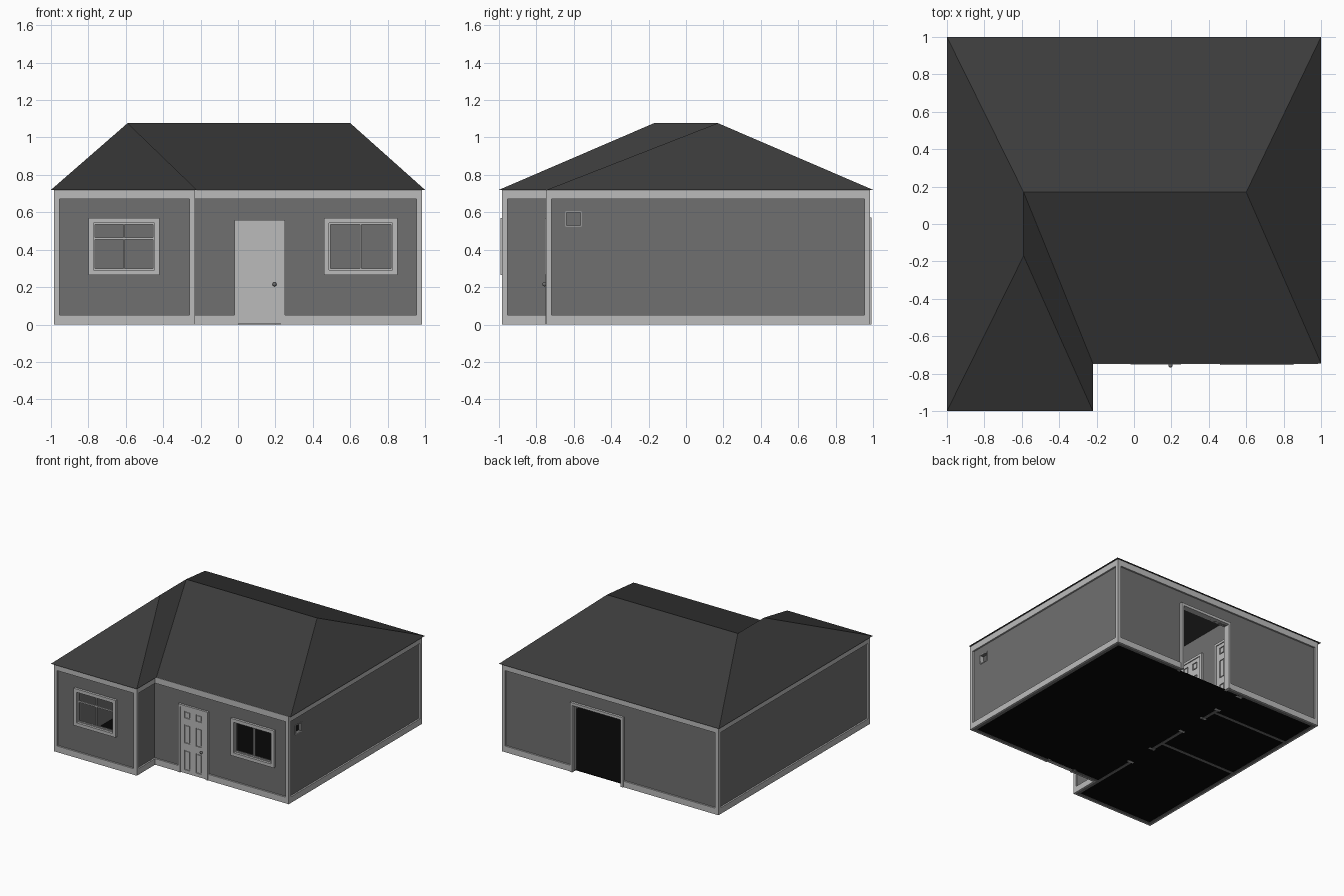
import bpy, bmesh, math
from mathutils import Matrix, Vector

if "Cube" in bpy.data.objects:
    bpy.data.objects.remove(bpy.data.objects["Cube"])

H = 0.72      # wall height / eaves
T = 0.025     # wall thickness
OUT = 0.013   # how far trim stands proud


def material(name, v):
    m = bpy.data.materials.new(name)
    m.diffuse_color = (v, v, v, 1)
    m.use_nodes = True
    m.node_tree.nodes["Principled BSDF"].inputs["Base Color"].default_value = m.diffuse_color
    return m


WALL = material("wall_grey", 0.16)
TRIM = material("trim_grey", 0.5)
ROOF = material("roof_grey", 0.045)
FLOOR = material("floor_black", 0.002)


def finish(name, bm, mat, matrix=Matrix()):
    me = bpy.data.meshes.new(name)
    bm.to_mesh(me)
    bm.free()
    ob = bpy.data.objects.new(name, me)
    ob.matrix_world = matrix
    me.materials.append(mat)
    bpy.context.collection.objects.link(ob)
    return ob


def boxes(name, ranges, mat, matrix=Matrix()):
    """One object from boxes given as (x0, x1, y0, y1, z0, z1)."""
    bm = bmesh.new()
    for x0, x1, y0, y1, z0, z1 in ranges:
        m = Matrix.Translation(((x0 + x1) / 2, (y0 + y1) / 2, (z0 + z1) / 2))
        m = m @ Matrix.Diagonal((x1 - x0, y1 - y0, z1 - z0, 1))
        bmesh.ops.create_cube(bm, size=1, matrix=m)
    return finish(name, bm, mat, matrix)


def pierced(u0, u1, y0, y1, z0, z1, holes):
    """Box ranges for a slab with rectangular holes (a0, a1, b0, b1)."""
    cuts = {u0, u1}
    for h in holes:
        cuts |= {c for c in h[:2] if u0 < c < u1}
    cuts = sorted(cuts)
    result = []
    for a, b in zip(cuts, cuts[1:]):
        mid, low = (a + b) / 2, z0
        for h in holes:
            if h[0] < mid < h[1] and h[2] < z1 and h[3] > z0:
                if h[2] > low:
                    result.append((a, b, y0, y1, low, h[2]))
                low = h[3]
        if low < z1:
            result.append((a, b, y0, y1, low, z1))
    return result


def frame(name, hole, w, y0, y1, matrix):
    """Casing around an opening; no sill for doors."""
    a, b, c, d = hole
    parts = [(a - w, a, y0, y1, max(c - w, 0), d + w), (b, b + w, y0, y1, max(c - w, 0), d + w),
             (a, b, y0, y1, d, d + w)]
    if c > 0:
        parts.append((a, b, y0, y1, c - w, c))
    boxes(name, parts, TRIM, matrix)


def window(name, hole, rail, matrix):
    a, b, c, d = hole
    frame(name + "_frame", hole, 0.027, -0.02, T + 0.01, matrix)
    mid, s = (a + b) / 2, 0.008
    bars = [(a, a + s, 0, 0.015, c, d), (b - s, b, 0, 0.015, c, d), (a, b, 0, 0.015, c, c + s),
            (a, b, 0, 0.015, d - s, d), (mid - 0.004, mid + 0.004, 0, 0.015, c, d)]
    if rail:
        bars.append((a, b, 0.002, 0.013, 0.455, 0.466))
    boxes(name + "_sash", bars, TRIM, matrix)


def door(name, hole, matrix):
    a, b, c, d = hole
    frame(name + "_frame", hole, 0.02, -0.017, T + 0.01, matrix)
    # slab: stiles and rails around six recessed fields
    fields = [(a + s, a + s + 0.052, lo, hi) for s in (0.034, 0.138)
              for lo, hi in ((0.03, 0.19), (0.25, 0.40), (0.455, 0.51))]
    parts = pierced(a, b, -0.01, 0.02, 0.002, d, fields)
    for f in fields:
        parts.append((f[0], f[1], -0.002, 0.012, f[2], f[3]))
        parts.append((f[0] + 0.008, f[1] - 0.008, -0.008, 0.018, f[2] + 0.008, f[3] - 0.008))
    boxes(name, parts, TRIM, matrix)
    # knobs on both faces with a shared spindle
    bm = bmesh.new()
    for y in (-0.022, 0.032):
        bmesh.ops.create_uvsphere(bm, u_segments=12, v_segments=8, radius=0.011,
                                  matrix=Matrix.Translation((b - 0.035, y, 0.215)))
    bmesh.ops.create_cone(bm, segments=10, radius1=0.005, radius2=0.005, depth=0.05, cap_ends=True,
                          matrix=Matrix.Translation((b - 0.035, 0.005, 0.215)) @ Matrix.Rotation(math.pi / 2, 4, 'X'))
    for f in bm.faces:
        f.smooth = True
    finish(name + "_knobs", bm, WALL, matrix)


def wall_matrix(p, q):
    """Local x runs along the wall, local -y points outwards."""
    d = Vector(q) - Vector(p)
    return Matrix.Translation((p[0], p[1], 0)) @ Matrix.Rotation(math.atan2(d.y, d.x), 4, 'Z'), d.length


# Outer walls, counter-clockwise: start, end, openings, corner posts at (start, end)
E, NX, NY = 0.972, -0.243, -0.735
left_win = (0.199, 0.526, 0.292, 0.543)
right_win = (0.487 - NX, 0.827 - NX, 0.292, 0.543)
front_door = (-NX, 0.23 - NX, 0, 0.54)
back_door = (E - 0.34, E + 0.10, 0, 0.55)
vent = (0.095, 0.17, 0.53, 0.60)
walls = [
    ("wing_front", (-E, -E), (NX, -E), [left_win], (1, 1)),
    ("wing_side", (NX, -E), (NX, NY), [], (1, 0)),
    ("main_front", (NX, NY), (E, NY), [front_door, right_win], (0, 1)),
    ("right_side", (E, NY), (E, E), [vent], (1, 1)),
    ("back", (E, E), (-E, E), [back_door], (1, 1)),
    ("left_side", (-E, E), (-E, -E), [], (1, 1)),
]
for name, p, q, holes, posts in walls:
    m, L = wall_matrix(p, q)
    boxes(name + "_wall", pierced(0, L, 0, T, 0, H, holes), WALL, m)
    u0, u1 = -OUT * posts[0], L + OUT * posts[1]
    trim = pierced(u0, u1, -OUT, 0, 0, 0.05, holes) + [(u0, u1, -OUT, 0, 0.67, H)]
    if posts[0]:
        trim.append((u0, 0.017, -OUT, 0, 0.05, 0.67))
    if posts[1]:
        trim.append((L - 0.017, u1, -OUT, 0, 0.05, 0.67))
    boxes(name + "_trim", trim, TRIM, m)
    for h in holes:
        if h is vent:
            frame("vent_lining", h, 0.005, -0.003, T + 0.003, m)
        elif h is back_door:
            frame("back_doorway_frame", h, 0.022, -0.02, T + 0.01, m)
        elif h is front_door:
            door("front_door", h, m)
        else:
            window("left_window" if h is left_win else "right_window", h, h is left_win, m)

# Long inner partition with three room doors
m, L = wall_matrix((NX, NY), (NX, E))
room_doors = [(y - NY, y - NY + 0.23, 0, 0.54) for y in (-0.33, 0.27, 0.69)]
boxes("long_partition", pierced(0, L, 0, T, 0, H, room_doors), WALL, m)
for i, h in enumerate(room_doors):
    door(f"room_door_{i + 1}", h, m)

# Cross partitions dividing the left side into three rooms
for i, y in enumerate((0.01, 0.62)):
    boxes(f"cross_partition_{i + 1}", [(-E + T, NX - T, y, y + T, 0, H)], WALL)

# L-shaped floor
boxes("floor", [(-E + T, NX - T, -E + T, E - T, 0.001, 0.006),
                (NX - T, E - T, NY + T, E - T, 0.001, 0.006)], FLOOR)

# Hipped roof with a front wing; the underside is the ceiling
bm = bmesh.new()
eaves = [bm.verts.new((x, y, H)) for x, y in
         ((-1, -1), (-0.22, -1), (-0.22, -0.745), (1, -0.745), (1, 1), (-1, 1))]
front, left, right = [bm.verts.new((x, y, 1.077)) for x, y in ((-0.59, -0.17), (-0.59, 0.17), (0.6, 0.17))]
a, b, c, d, e, f = eaves
for face in ((a, b, front), (b, c, left, front), (c, d, right, left), (d, e, right),
             (e, f, left, right), (f, a, front, left), eaves[::-1]):
    bm.faces.new(face)
finish("roof", bm, ROOF)
